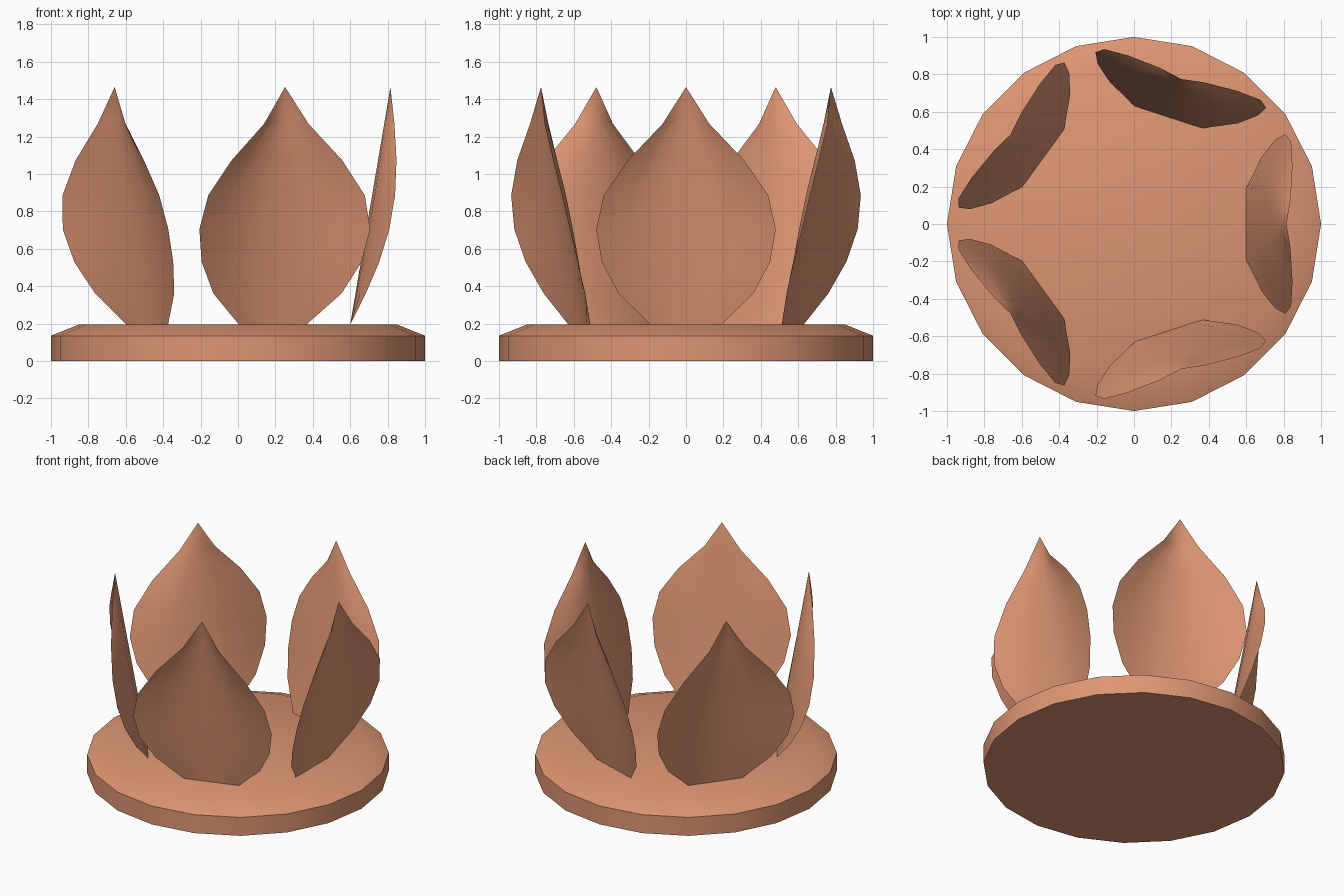
import bpy, bmesh, math

if "Cube" in bpy.data.objects:
    bpy.data.objects.remove(bpy.data.objects["Cube"])

clay = bpy.data.materials.new("terracotta")
clay.diffuse_color = (0.73, 0.305, 0.171, 1.0)
clay.use_nodes = True
clay.node_tree.nodes["Principled BSDF"].inputs["Base Color"].default_value = clay.diffuse_color


def finish(name, bm, angle):
    me = bpy.data.meshes.new(name)
    bm.to_mesh(me)
    bm.free()
    ob = bpy.data.objects.new(name, me)
    bpy.context.collection.objects.link(ob)
    me.materials.append(clay)
    bpy.ops.object.select_all(action='DESELECT')
    ob.select_set(True)
    bpy.context.view_layer.objects.active = ob
    bpy.ops.object.shade_smooth_by_angle(angle=math.radians(angle))
    return ob


# base: 20-sided disc with a shallow sloping shoulder
SIDES = 20
bm = bmesh.new()
rings = []
for r, z in ((1.0, 0.0), (1.0, 0.135), (0.85, 0.195)):
    rings.append([bm.verts.new((r * math.cos(2 * math.pi * i / SIDES),
                                r * math.sin(2 * math.pi * i / SIDES), z))
                  for i in range(SIDES)])
for lo, hi in zip(rings, rings[1:]):
    for i in range(SIDES):
        j = (i + 1) % SIDES
        bm.faces.new((lo[i], lo[j], hi[j], hi[i]))
bm.faces.new(rings[0][::-1])
bm.faces.new(rings[-1])
finish("base", bm, 35)

# petals: thin leaning sheets whose side edges curl outward
HALF_WIDTHS = (0.19, 0.36, 0.45, 0.48, 0.44, 0.31, 0.125)
COLS = 6
Z0, Z1, R0, R1 = 0.195, 1.465, 0.60, 0.815


def petal(name, turn):
    bm = bmesh.new()
    ca, sa = math.cos(turn), math.sin(turn)

    def vert(x, y, z):
        return bm.verts.new((x * ca - y * sa, x * sa + y * ca, z))

    rows = []
    n = len(HALF_WIDTHS)
    for k, w in enumerate(HALF_WIDTHS):
        t = k / n
        bulge = math.sin(math.pi * t)
        row = []
        for c in range(COLS + 1):
            u = 2 * c / COLS - 1
            row.append(vert(R0 + (R1 - R0) * t + 0.12 * bulge * u * u,
                            w * u,
                            Z0 + (Z1 - Z0) * t - 0.036 * bulge * u * u))
        rows.append(row)
    tip = vert(R1, 0, Z1)
    for lo, hi in zip(rows, rows[1:]):
        for c in range(COLS):
            bm.faces.new((lo[c], lo[c + 1], hi[c + 1], hi[c]))
    for c in range(COLS):
        bm.faces.new((rows[-1][c], rows[-1][c + 1], tip))
    finish(name, bm, 60)


for i in range(5):
    petal("petal_%d" % (i + 1), i * 2 * math.pi / 5)
